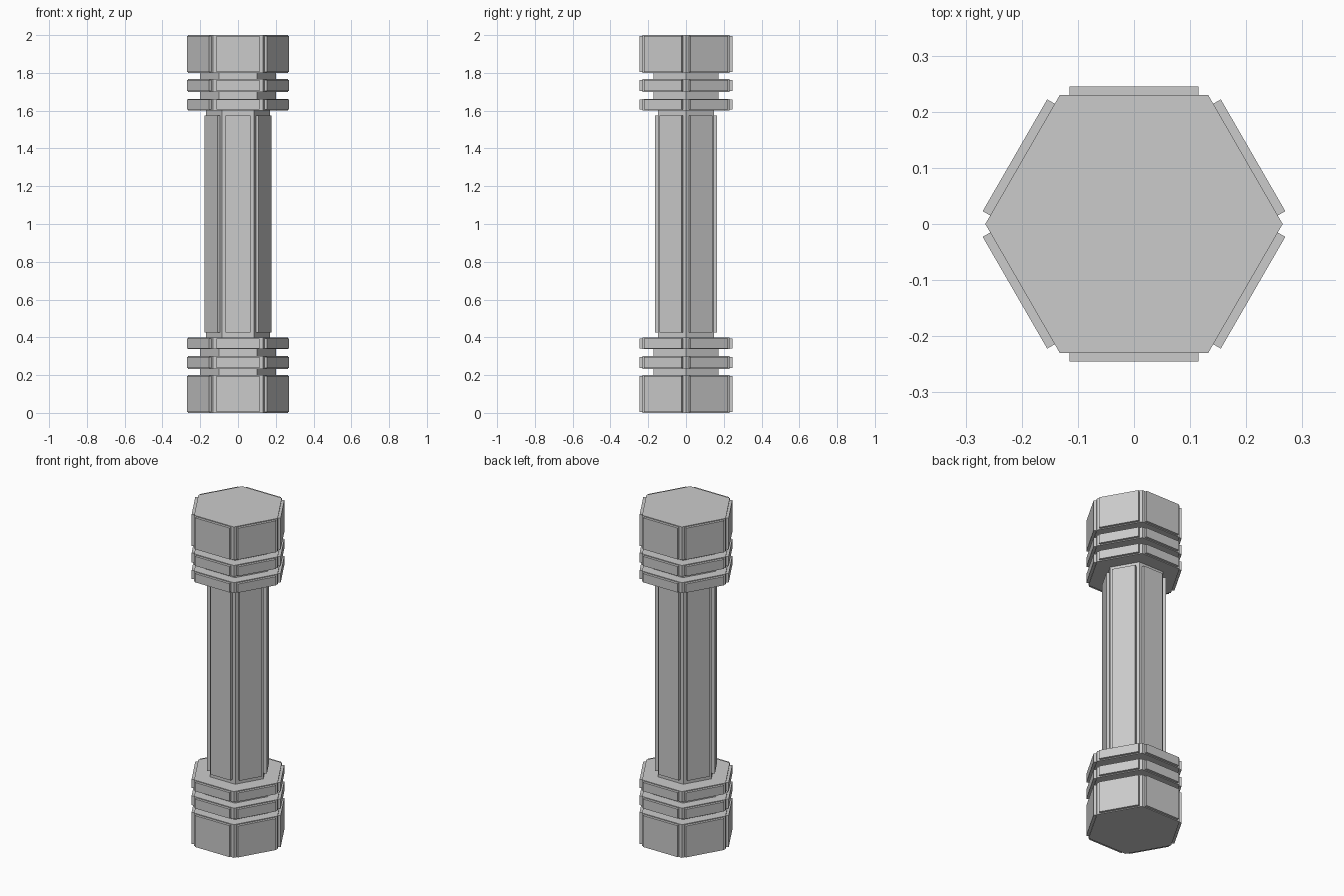
import bpy, bmesh
from math import pi, cos, radians
from mathutils import Matrix

if "Cube" in bpy.data.objects:
    bpy.data.objects.remove(bpy.data.objects["Cube"])


def add_prism(bm, radius, z0, z1):
    # Hexagonal prism with corners on the x axis
    m = Matrix.Translation((0, 0, (z0 + z1) / 2)) @ Matrix.Rotation(pi / 2, 4, 'Z')
    geo = bmesh.ops.create_cone(bm, cap_ends=True, segments=6, radius1=radius,
                                radius2=radius, depth=z1 - z0, matrix=m)
    # Put a corner on +x whatever the primitive's start angle
    v = max(geo['verts'], key=lambda p: p.co.x)
    if abs(v.co.y) > 1e-4:
        bmesh.ops.rotate(bm, verts=geo['verts'], cent=(0, 0, 0),
                         matrix=Matrix.Rotation(pi / 6, 3, 'Z'))


def add_panels(bm, inner, outer, half_width, z0, z1):
    # One raised panel on each of the six faces
    depth = outer - inner + 0.02
    for i in range(6):
        m = (Matrix.Rotation(radians(30 + 60 * i), 4, 'Z')
             @ Matrix.Translation((outer - depth / 2, 0, (z0 + z1) / 2))
             @ Matrix.Diagonal((depth, 2 * half_width, z1 - z0, 1)))
        bmesh.ops.create_cube(bm, size=1, matrix=m)


def hex_part(name, radius, z0, z1, panel=None):
    bm = bmesh.new()
    add_prism(bm, radius, z0, z1)
    if panel:
        outer, half_width, inset = panel
        add_panels(bm, radius * cos(pi / 6), outer, half_width, z0 + inset, z1 - inset)
    mesh = bpy.data.meshes.new(name)
    bm.to_mesh(mesh)
    bm.free()
    obj = bpy.data.objects.new(name, mesh)
    bpy.context.collection.objects.link(obj)


# Central shaft with six long panels
hex_part("shaft", 0.17, 0.40, 1.60, (0.165, 0.067, 0.025))

# Each end: heavy block, two rings, recessed neck
wide = (0.245, 0.115, 0.005)
ends = [("block", 0.265, 0.0, 0.20, wide),
        ("outer_ring", 0.265, 0.233, 0.30, wide),
        ("inner_ring", 0.265, 0.337, 0.40, wide),
        ("neck", 0.20, 0.19, 0.39, None)]
for name, radius, z0, z1, panel in ends:
    hex_part("lower_" + name, radius, z0, z1, panel)
    hex_part("upper_" + name, radius, 2 - z1, 2 - z0, panel)
